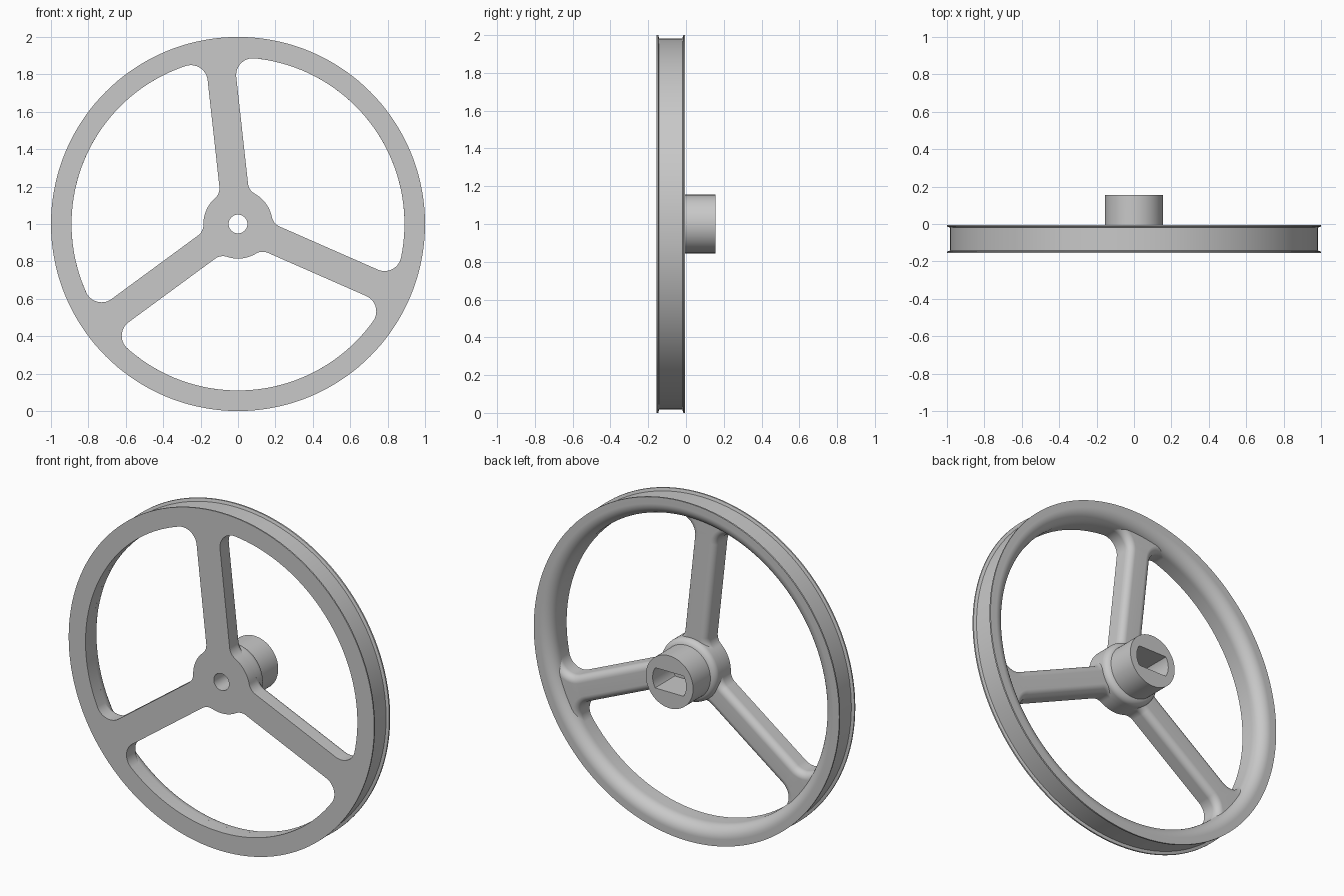
import bpy, bmesh
from math import sin, cos, pi, radians, atan2, sqrt

old = bpy.data.objects.get("Cube")
if old:
    bpy.data.objects.remove(old, do_unlink=True)

FRONT, BACK, SPOKE_BACK = -0.155, -0.005, -0.045
CENTRE_Z = 1.0
SEGS = 144
EDGE = 0.04          # rounding of the spoke edges
PLATE = 0.955        # radius where the spoked plate meets the rim

grey = bpy.data.materials.new("plain_grey")
grey.use_nodes = True
grey.diffuse_color = (0.58, 0.58, 0.58, 1)
grey.node_tree.nodes["Principled BSDF"].inputs["Base Color"].default_value = (0.58, 0.58, 0.58, 1)


def arc(cx, cy, r, a0, a1, n):
    """Points on an arc, angles in radians."""
    return [(cx + r * cos(a0 + (a1 - a0) * i / n),
             cy + r * sin(a0 + (a1 - a0) * i / n)) for i in range(n + 1)]


def circle(r):
    return arc(0, 0, r, 0, 2 * pi, SEGS)[:-1]


def add_loop(bm, points, y):
    return [bm.verts.new((x, y, z + CENTRE_Z)) for x, z in points]


def bridge(bm, a, b):
    n = len(a)
    for i in range(n):
        j = (i + 1) % n
        bm.faces.new((a[i], a[j], b[j], b[i]))


def finish(bm, name):
    bmesh.ops.recalc_face_normals(bm, faces=bm.faces[:])
    mesh = bpy.data.meshes.new(name)
    bm.to_mesh(mesh)
    bm.free()
    mesh.materials.append(grey)
    obj = bpy.data.objects.new(name, mesh)
    bpy.context.collection.objects.link(obj)
    bpy.ops.object.select_all(action='DESELECT')
    obj.select_set(True)
    bpy.context.view_layer.objects.active = obj
    bpy.ops.object.shade_smooth_by_angle(angle=radians(30))
    weighted = obj.modifiers.new("even_shading", 'WEIGHTED_NORMAL')
    weighted.keep_sharp = True


def loft(name, sections):
    """Closed ring of outlines: (points, y) pairs joined in order."""
    bm = bmesh.new()
    loops = [add_loop(bm, pts, y) for pts, y in sections]
    for i, loop in enumerate(loops):
        bridge(bm, loop, loops[(i + 1) % len(loops)])
    finish(bm, name)


def window(angle, d):
    """Opening between two spokes, grown by d, with rounded corners."""
    half, rim, hub = 0.077, 0.89, 0.185
    f, g = 0.09, 0.07
    v_out, v_in = half + f, half + g
    u_out = sqrt((rim - f) ** 2 - v_out ** 2)
    u_in = sqrt((hub + g) ** 2 - v_in ** 2)
    p_out, p_in = atan2(v_out, u_out), atan2(v_in, u_in)
    side = arc(0, 0, hub - d, pi / 3, p_in, 6)[:-1]
    side += arc(u_in, v_in, g + d, p_in + pi, 1.5 * pi, 8)
    side += arc(u_out, v_out, f + d, -pi / 2, p_out, 14)
    side += arc(0, 0, rim + d, p_out, pi / 3, 20)[1:]
    # mirror across the middle of the opening
    c, s = cos(2 * pi / 3), sin(2 * pi / 3)
    other = [(c * u + s * v, s * u - c * v) for u, v in side]
    outline = side + other[::-1][1:-1]
    c, s = cos(angle), sin(angle)
    return [(c * u - s * v, s * u + c * v) for u, v in outline]


# Spoked plate: flat front, rounded edges on the back
bm = bmesh.new()
front_loops = [add_loop(bm, circle(PLATE), FRONT), add_loop(bm, circle(0.05), FRONT)]
back_loops = [add_loop(bm, circle(PLATE), SPOKE_BACK), add_loop(bm, circle(0.125), SPOKE_BACK)]
for a, b in zip(front_loops, back_loops):
    bridge(bm, a, b)
for k in range(3):
    angle = radians(96.3 + 120 * k)
    first = prev = add_loop(bm, window(angle, 0), FRONT)
    for i in range(7):
        t = pi / 2 * i / 6
        y = SPOKE_BACK - EDGE * (1 - sin(t))
        loop = add_loop(bm, window(angle, EDGE * (1 - cos(t))), y)
        bridge(bm, prev, loop)
        prev = loop
    front_loops.append(first)
    back_loops.append(prev)
for loops, normal in ((front_loops, (0, -1, 0)), (back_loops, (0, 1, 0))):
    edges = [bm.edges.get((lp[i - 1], lp[i])) for lp in loops for i in range(len(lp))]
    bmesh.ops.triangle_fill(bm, use_beauty=True, use_dissolve=False, edges=edges, normal=normal)
finish(bm, "spokes")

# Rim: shallow groove outside, large rounding on the inner back edge
rim_profile = [(PLATE, FRONT), (1, FRONT), (1, -0.147), (0.983, -0.142),
               (0.983, -0.019), (1, -0.014), (1, BACK)]
rim_profile += arc(0.96, BACK - 0.07, 0.07, pi / 2, pi, 10)
rim_profile.append((0.89, SPOKE_BACK - EDGE))
loft("rim", [(circle(r), y) for r, y in rim_profile])

# Hub: rounded shoulder, shaft, flat-sided socket behind and round hole in front
socket = [(x, max(-0.06, min(0.06, z))) for x, z in circle(0.11)]
shoulder = [(0.185, SPOKE_BACK - EDGE)] + arc(0.145, BACK - 0.04, 0.04, 0, radians(75), 6)
sections = [(circle(r), y) for r, y in shoulder]
sections += [(circle(0.155), BACK), (circle(0.155), 0.155),
             (socket, 0.155), (socket, -0.03),
             (circle(0.05), -0.03), (circle(0.05), FRONT)]
loft("hub", sections)
